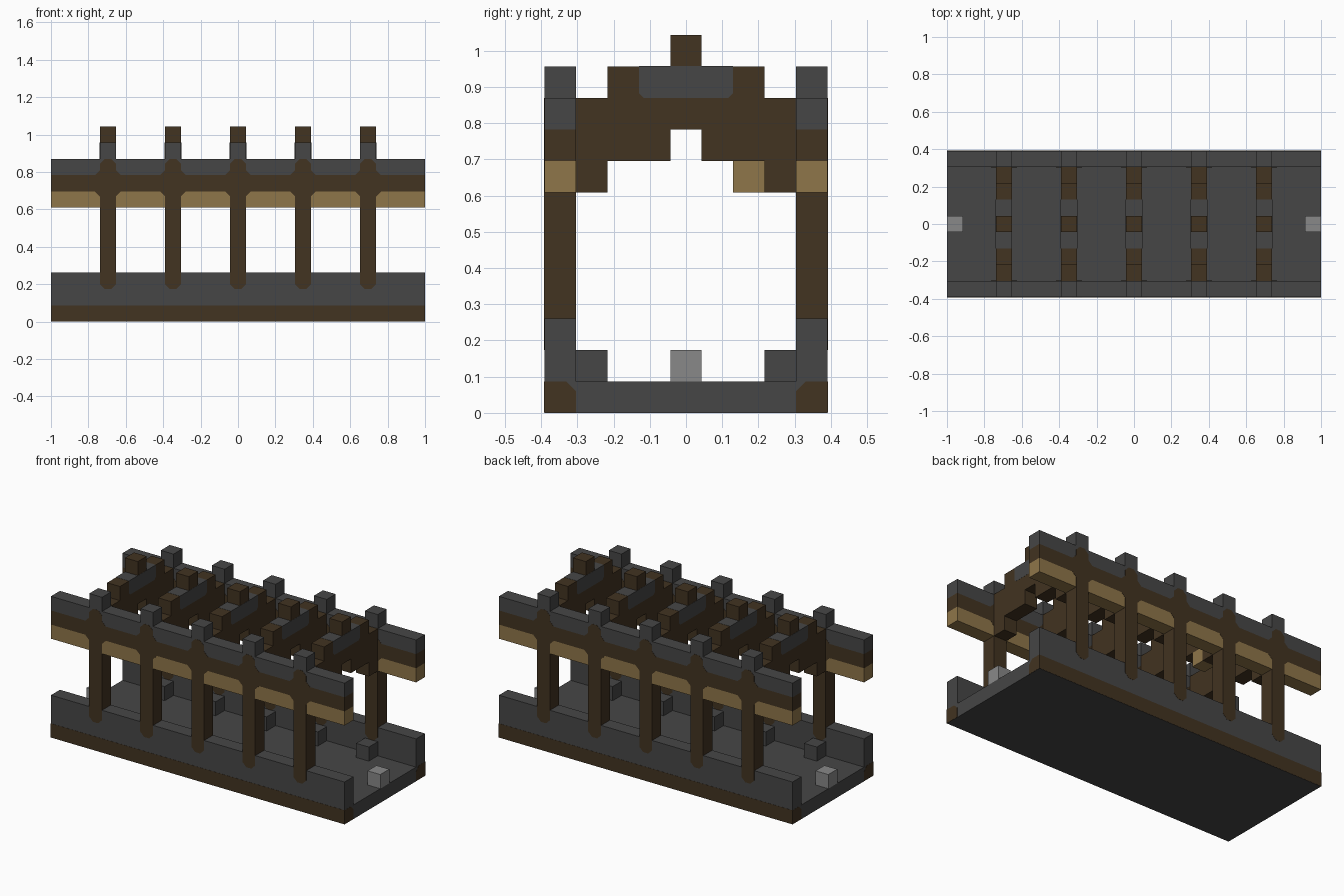
import bpy
import bmesh

if "Cube" in bpy.data.objects:
    bpy.data.objects.remove(bpy.data.objects["Cube"], do_unlink=True)

U = 2 / 23        # one block
SKIN = 0.001      # lift of inlaid parts over the surface they sit in
C = 0.3           # chamfer of inlaid corners, in blocks


def material(name, r, g, b):
    m = bpy.data.materials.new(name)
    m.use_nodes = True
    m.diffuse_color = (r, g, b, 1)
    node = next(n for n in m.node_tree.nodes if n.type == "BSDF_PRINCIPLED")
    node.inputs["Base Color"].default_value = (r, g, b, 1)
    node.inputs["Roughness"].default_value = 0.9
    return m


STONE = material("dark stone", 0.061, 0.061, 0.061)
WOOD = material("dark wood", 0.054, 0.033, 0.015)
TAN = material("light wood", 0.275, 0.181, 0.067)
PALE = material("pale stone", 0.246, 0.246, 0.246)


def prism(name, mat, profile, axis, center, depth):
    """Extrude a profile in blocks: (y, z) along x, or (x, z) along y."""
    bm = bmesh.new()
    rings = []
    for end in (center * U - depth / 2, center * U + depth / 2):
        rings.append([bm.verts.new((end, a * U, z * U) if axis == "x" else (a * U, end, z * U))
                      for a, z in profile])
    n = len(profile)
    bm.faces.new(rings[0])
    bm.faces.new(rings[1])
    for i in range(n):
        j = (i + 1) % n
        bm.faces.new((rings[0][i], rings[0][j], rings[1][j], rings[1][i]))
    bmesh.ops.recalc_face_normals(bm, faces=bm.faces)
    mesh = bpy.data.meshes.new(name)
    bm.to_mesh(mesh)
    bm.free()
    mesh.materials.append(mat)
    obj = bpy.data.objects.new(name, mesh)
    bpy.context.collection.objects.link(obj)
    return obj


def box(name, mat, x, y, z, nx=1, ny=1, nz=1):
    """Box centred on block (x, y), rising from block layer z."""
    a, b = y - ny / 2, y + ny / 2
    return prism(name, mat, [(a, z), (b, z), (b, z + nz), (a, z + nz)], "x", x, nx * U)


def mirrored(half):
    """Close a half profile by mirroring it over the vertical axis."""
    return half + [(-a, z) for a, z in reversed(half) if a > 0]


# Floor slab and the pale blocks at its ends
box("floor", STONE, 0, 0, 0, nx=23, ny=9)
for x in (-11, 11):
    box("end_block", PALE, x, 0, 1)

# Side walls and roof beams
for side, s in (("right", -1), ("left", 1)):
    e = SKIN / U
    curb = [(4.5 + e, e), (4.5 + e, 1), (3.5 + C, 1), (3.5, 1 - C), (3.5, e)]
    prism(side + "_curb", WOOD, [(s * y, z) for y, z in curb], "x", 0, 2 + 2 * SKIN)
    box(side + "_wall", STONE, 0, 4 * s, 1, nx=23, nz=2)
    box(side + "_lower_beam", TAN, 0, 4 * s, 7, nx=23)
    box(side + "_middle_beam", WOOD, 0, 4 * s, 8, nx=23)
    box(side + "_upper_beam", STONE, 0, 4 * s, 9, nx=23)

# Profiles of the post, the stepped rafter and its stone infill
post = mirrored([(0.5 - C, 2), (0.5, 2 + C), (0.5, 8 - C), (0.5 + C, 8),
                 (0.5 + C, 9), (0.5, 9 + C), (0.5, 10 - C), (0.5 - C, 10)])
rafter = mirrored([(0.5, 9), (0.5, 8), (2.5, 8), (2.5, 7), (3.5, 7),
                   (3.5, 10), (2.5, 10), (2.5, 11)])
infill = mirrored([(1.5 - C / 2, 10), (1.5, 10 + C / 2), (1.5, 11 + SKIN / U)])

# Five frames along the length
for x in range(-8, 9, 4):
    for y in (-4, 4):
        moved = [(x + a, z) for a, z in post]
        prism("post", WOOD, moved, "y", y, U + 2 * SKIN)
        box("post_cap", STONE, x, y, 10)
        box("post_foot", STONE, x, y * 3 / 4, 1)
    prism("rafter", WOOD, rafter, "x", x, U)
    prism("rafter_infill", STONE, infill, "x", x, U + 2 * SKIN)
    box("ridge_block", WOOD, x, 0, 11)

# Single light block hung under one rafter
box("hanging_block", TAN, -4, 2, 7)
